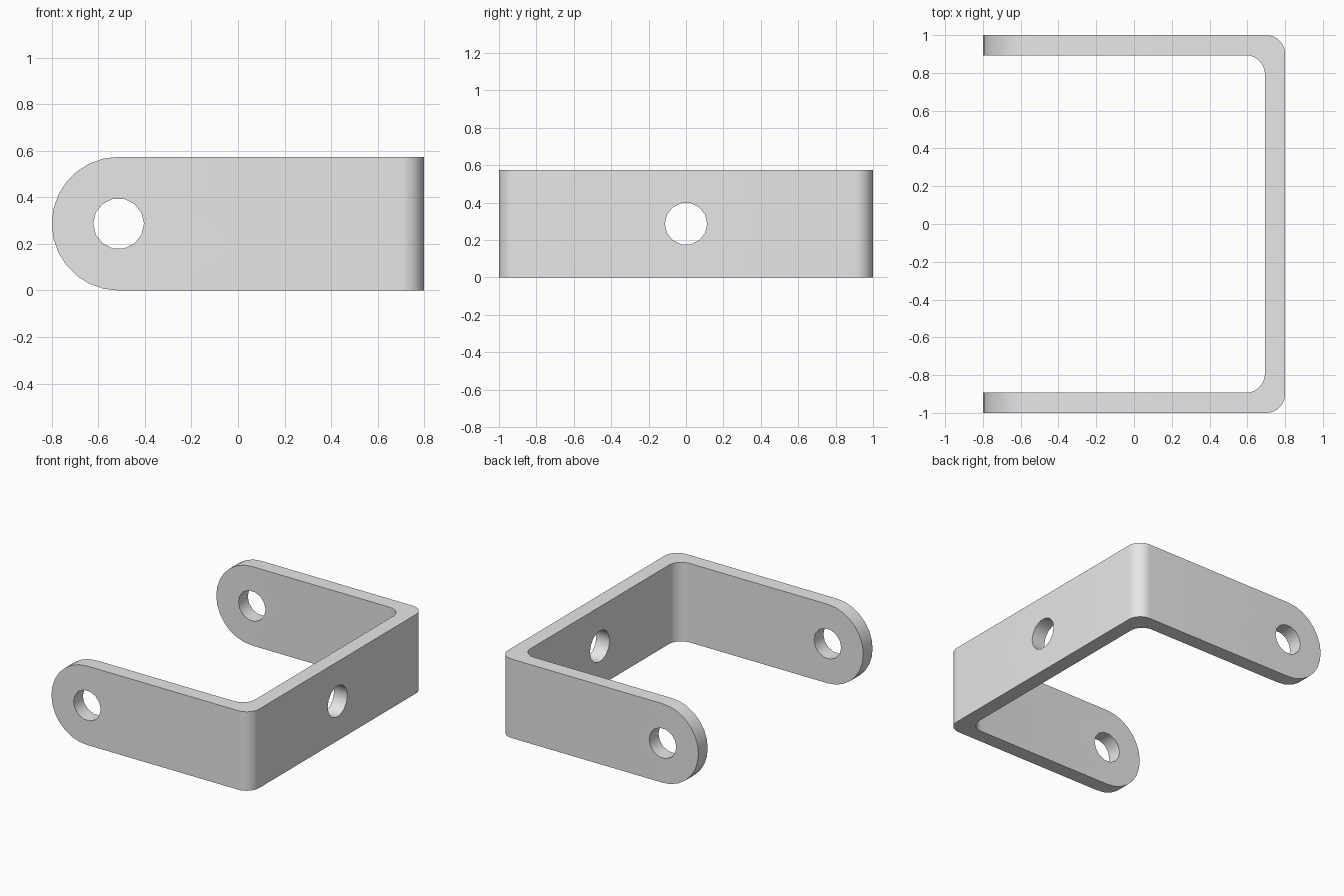
import bpy, bmesh
from math import pi, cos, sin
from mathutils import Vector

if "Cube" in bpy.data.objects:
    bpy.data.objects.remove(bpy.data.objects["Cube"], do_unlink=True)

# Main dimensions
HALF_X, HALF_Y, HEIGHT, THICK = 0.8, 1.0, 0.574, 0.107
BEND, HOLE = 0.1, 0.109
MID_Z = HEIGHT / 2
PIVOT_X = MID_Z - HALF_X

steel = bpy.data.materials.new("plain grey")
steel.use_nodes = True
grey = (0.8, 0.8, 0.8, 1)
steel.diffuse_color = grey
steel.node_tree.nodes["Principled BSDF"].inputs["Base Color"].default_value = grey


def arc(cx, cy, r, start, end, steps):
    return [(cx + r * cos(start + (end - start) * i / steps),
             cy + r * sin(start + (end - start) * i / steps)) for i in range(steps + 1)]


def prism(name, points, to_3d, depth):
    """Extrude a closed outline, placed in space by to_3d, along depth."""
    bm = bmesh.new()
    face = bm.faces.new([bm.verts.new(to_3d(a, b)) for a, b in points])
    new = bmesh.ops.extrude_face_region(bm, geom=[face])["geom"]
    bmesh.ops.translate(bm, vec=Vector(depth),
                        verts=[v for v in new if isinstance(v, bmesh.types.BMVert)])
    bmesh.ops.recalc_face_normals(bm, faces=bm.faces)
    mesh = bpy.data.meshes.new(name)
    bm.to_mesh(mesh)
    bm.free()
    mesh.materials.append(steel)
    obj = bpy.data.objects.new(name, mesh)
    bpy.context.collection.objects.link(obj)
    return obj


def cut(target, tool, operation):
    mod = target.modifiers.new(tool.name, "BOOLEAN")
    mod.object, mod.operation, mod.solver = tool, operation, "EXACT"
    bpy.context.view_layer.objects.active = target
    bpy.ops.object.modifier_apply(modifier=mod.name)
    bpy.data.objects.remove(tool, do_unlink=True)


# Bent strip: U outline with rounded corners, open towards -x
ix, iy = HALF_X - THICK, HALF_Y - THICK
outer = arc(HALF_X - BEND, HALF_Y - BEND, BEND, pi / 2, 0, 10)
inner = arc(ix - BEND, iy - BEND, BEND, 0, pi / 2, 10)
upper = [(-HALF_X, HALF_Y)] + outer
lower = [(x, -y) for x, y in reversed(upper)]
inside = inner + [(-HALF_X, iy)]
outline = upper + lower + [(x, -y) for x, y in reversed(inside)] + inside
bracket = prism("bracket", outline, lambda x, y: (x, y, 0), (0, 0, HEIGHT))

# Round the arm ends
tip = arc(PIVOT_X, MID_Z, MID_Z, pi / 2, 3 * pi / 2, 14)
side = [(1, HEIGHT + 0.1), (PIVOT_X, HEIGHT + 0.1)] + tip + [(PIVOT_X, -0.1), (1, -0.1)]
cut(bracket, prism("arm_rounding", side, lambda x, z: (x, -1.5, z), (0, 3, 0)), "INTERSECT")

# Pivot holes through both arms, and the mounting hole in the web
pivot = arc(PIVOT_X, MID_Z, HOLE, 0, 2 * pi, 14)[:-1]
cut(bracket, prism("pivot_hole", pivot, lambda x, z: (x, -1.5, z), (0, 3, 0)), "DIFFERENCE")
mount = arc(0, MID_Z, HOLE + 0.004, 0, 2 * pi, 14)[:-1]
cut(bracket, prism("mounting_hole", mount, lambda y, z: (0.5, y, z), (0.5, 0, 0)), "DIFFERENCE")

bpy.ops.object.select_all(action="DESELECT")
bracket.select_set(True)
bpy.context.view_layer.objects.active = bracket
bpy.ops.object.shade_smooth_by_angle()
